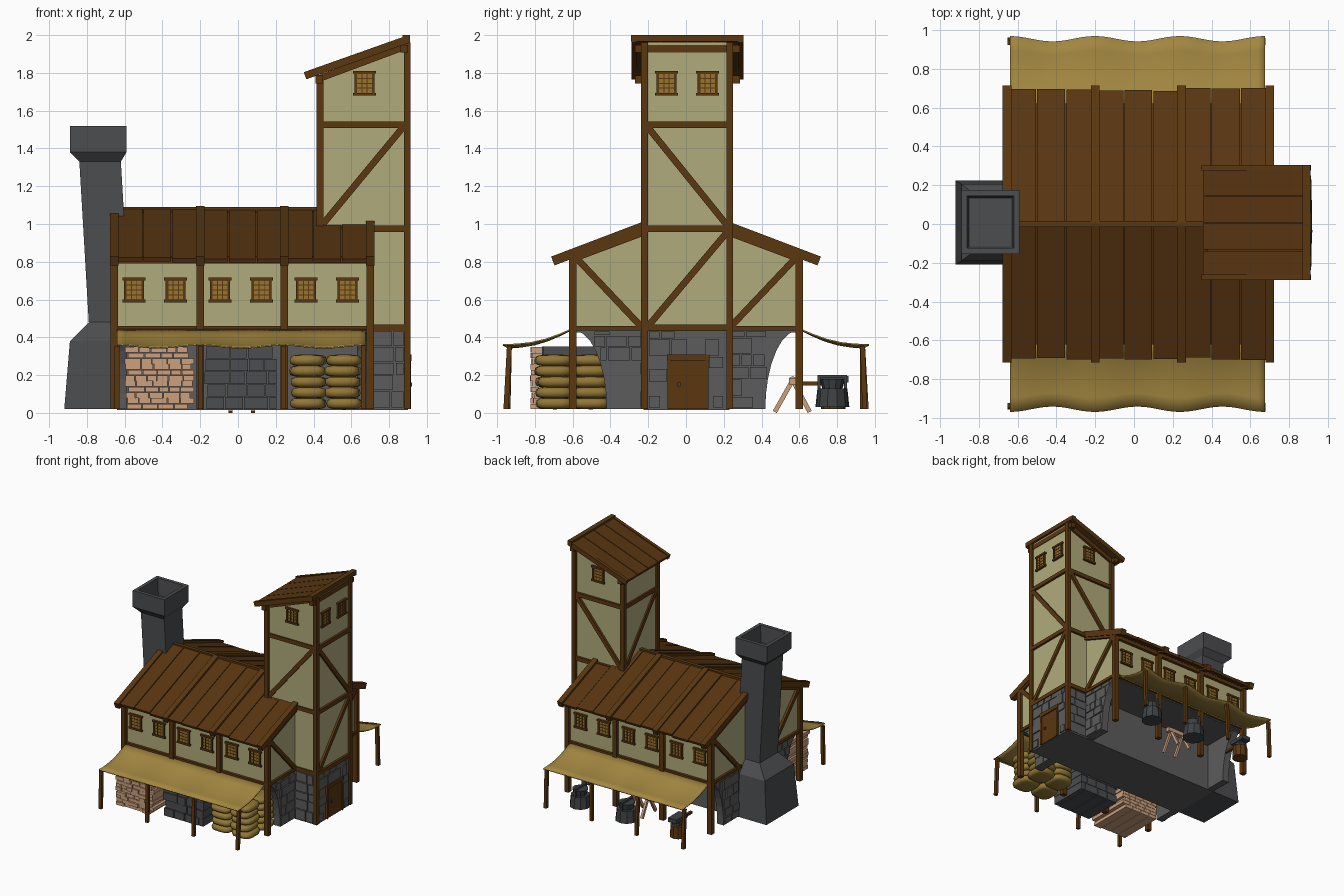
import bpy, bmesh, math, random
from mathutils import Vector as V, Matrix

if "Cube" in bpy.data.objects:
    bpy.data.objects.remove(bpy.data.objects["Cube"])
random.seed(4)

def lin(c):
    return tuple((v / 255 / 12.92) if v < 10 else ((v / 255 + 0.055) / 1.055) ** 2.4 for v in c) + (1,)

MATS = {}
for name, c in dict(plaster=(176, 171, 124), timber=(90, 55, 16), roof_wood=(88, 53, 17), stone=(92, 92, 92),
                    dark_stone=(76, 77, 79), cloth=(162, 134, 64), pale_wood=(204, 160, 126),
                    glass=(150, 118, 48), sackcloth=(146, 119, 54), iron=(62, 66, 68)).items():
    MATS[name] = bpy.data.materials.new(name)
    MATS[name].diffuse_color = lin(c)

X, Y, Z = V((1, 0, 0)), V((0, 1, 0)), V((0, 0, 1))

class Part:
    """One named object in one colour, gathered from simple solids."""
    def __init__(self, name, mat):
        self.name, self.mat, self.bm = name, mat, bmesh.new()

    def frame_box(self, c, a, b, d, size):
        m = Matrix((a, b, d)).transposed() @ Matrix.Diagonal(size)
        bmesh.ops.create_cube(self.bm, size=1, matrix=Matrix.Translation(V(c)) @ m.to_4x4())

    def box(self, x0, x1, y0, y1, z0, z1):
        self.frame_box(((x0 + x1) / 2, (y0 + y1) / 2, (z0 + z1) / 2), X, Y, Z, (x1 - x0, y1 - y0, z1 - z0))

    def beam(self, p, q, w, depth, n):
        p, q = V(p), V(q)
        d = (q - p).normalized()
        n = (V(n) - d * V(n).dot(d)).normalized()
        self.frame_box((p + q) / 2, n.cross(d), n, d, (w, depth, (q - p).length))

    def prism(self, pts, axis, a, b):
        mk = (lambda p, t: (t, p[0], p[1])) if axis == 'x' else (lambda p, t: (p[0], t, p[1]))
        self.loft([[mk(p, a) for p in pts], [mk(p, b) for p in pts]])

    def loft(self, rings):
        vs = [[self.bm.verts.new(p) for p in r] for r in rings]
        for r, s in zip(vs, vs[1:]):
            for i in range(len(r)):
                j = (i + 1) % len(r)
                self.bm.faces.new((r[i], r[j], s[j], s[i]))
        self.bm.faces.new(vs[0][::-1])
        self.bm.faces.new(vs[-1])

    def cyl(self, x, y, z0, z1, r0, r1, n=10):
        bmesh.ops.create_cone(self.bm, cap_ends=True, segments=n, radius1=r0, radius2=r1, depth=z1 - z0,
                              matrix=Matrix.Translation((x, y, (z0 + z1) / 2)))

    def done(self, smooth=False):
        bmesh.ops.recalc_face_normals(self.bm, faces=self.bm.faces)
        me = bpy.data.meshes.new(self.name)
        for f in self.bm.faces:
            f.smooth = smooth
        self.bm.to_mesh(me)
        me.materials.append(MATS[self.mat])
        ob = bpy.data.objects.new(self.name, me)
        bpy.context.collection.objects.link(ob)
        return ob

POSTS = (-0.655, -0.2, 0.245, 0.7)
roof_z = lambda y: 1.08 - 0.38 * abs(y)
arch = lambda z: 0.6 - 0.18 * math.sqrt(max(0, 1 - ((z - 0.02) / 0.42) ** 2))

# plastered upper storey and tower
p = Part("hall_upper_walls", "plaster")
p.prism([(-.59, .44), (.59, .44), (.59, .83), (0, 1.05), (-.59, .83)], 'x', -.65, .695)
p.done()
p = Part("tower_walls", "plaster")
p.prism([(.43, .44), (.895, .44), (.895, 1.96), (.43, 1.785)], 'y', -.22, .225)
p.done()

# stone ground floor: core, flared end walls, ceiling
p = Part("stone_ground_floor", "stone")
p.box(-.64, .9, -.225, .23, .015, .44)
side = [(arch(z), z) for z in (.02, .1, .18, .26, .33, .38, .42, .44)]
for a, b in ((.63, .695), (-.65, -.59)):
    p.prism(side + [(-y, z) for y, z in side[::-1]], 'x', a, b)
p.box(-.64, .69, -.59, .59, .425, .44)
p.done()

# raised facing stones laid in rows
p = Part("facing_stones", "stone")
def courses(limits, put):
    z = .025
    while z < .42:
        h = min(random.uniform(.06, .095), .435 - z)
        lo, hi = limits(z)
        u = lo
        while u < hi - .03:
            w = min(random.uniform(.06, .13), hi - u)
            put(u + .004, u + w - .004, z + .003, z + h - .003, random.uniform(.004, .014))
            u += w
        z += h
def tower_face(a, b, z0, z1, t):
    if not (b > -.1 and a < .12 and z0 < .29):
        p.box(.9, .9 + t, a, b, z0, z1)
courses(lambda z: (-.2, .2), tower_face)
for s in (-1, 1):
    courses(lambda z: (.23, arch(z)), lambda a, b, z0, z1, t: p.box(.695, .695 + t, *sorted((s * a, s * b)), z0, z1))
    courses(lambda z: (.22, arch(z)), lambda a, b, z0, z1, t: p.box(-.65 - t, -.65, *sorted((s * a, s * b)), z0, z1))
    courses(lambda z: (.71, .88), lambda a, b, z0, z1, t: p.box(a, b, *sorted((s * .225, s * (.228 + t))), z0, z1))
p.done()

# chimney
p = Part("chimney", "dark_stone")
rings = ((.02, -.92, -.58, -.21, .225), (.38, -.89, -.58, -.19, .205), (.48, -.79, -.57, -.115, .13),
         (1.33, -.84, -.62, -.115, .13), (1.38, -.89, -.59, -.155, .175), (1.52, -.89, -.59, -.155, .175),
         (1.52, -.86, -.62, -.125, .145), (1.38, -.85, -.63, -.115, .135))
p.loft([[(a, c, z), (b, c, z), (b, d, z), (a, d, z)] for z, a, b, c, d in rings])
p.done()

# hall timber frame
p = Part("hall_timbers", "timber")
for s in (-1, 1):
    for x in POSTS:
        p.box(x - .02, x + .02, s * .6 - .02, s * .6 + .02, .02, .83)
    p.box(-.66, .71, s * .6 - .015, s * .6 + .015, .79, .825)
    p.box(-.66, .71, s * .6 - .012, s * .6 + .012, .435, .46)
    for x in (-.655, .7):
        p.beam((x, s * .59, .83), (x, s * .24, .46), .035, .03, X)
        p.box(x - .014, x + .014, *sorted((s * .59, s * .2)), .435, .46)
        p.beam((x, s * .6, .815), (x, 0, 1.04), .035, .03, X)
p.done()

# tower timber frame
p = Part("tower_timbers", "timber")
for y in (-.22, .232):
    p.box(.878, .912, y - .018, y + .018, .02, 1.96)
    p.box(.415, .452, y - .018, y + .018, .44, 1.79)
    for z in (.45, .975, 1.525):
        p.box(.43, .9, y - .012, y + .012, z - .017, z + .017)
    p.beam((.45, y, 1.0), (.88, y, 1.52), .035, .024, Y)
    p.beam((.43, y, 1.77), (.9, y, 1.945), .035, .026, Y)
for x in (.43, .9):
    for z in (.45, .975, 1.525):
        if x > .5 or z > 1:
            p.box(x - .014, x + .014, -.22, .23, z - .017, z + .017)
    p.beam((x, -.2, 1.51), (x, .22, .99), .035, .024, X)
p.beam((.9, -.2, .46), (.9, .22, .96), .035, .024, X)
p.done()

# hall roof: plank bays, rafters on top, ridge cap
p, r = Part("hall_roof_planks", "roof_wood"), Part("hall_roof_rafters", "timber")
for s in (-1, 1):
    n = V((0, s * .38, 1))
    for a, b in zip(POSTS, POSTS[1:]):
        w = (b - a) / 3
        for i in range(3):
            x, e, dz = a + w * (i + .5), .69 + random.uniform(-.008, .008), random.uniform(-.004, .004)
            p.beam((x, 0, roof_z(0) - .01 + dz), (x, s * e, roof_z(e) - .01 + dz), w - .006, .022, n)
    p.beam((.02, 0, roof_z(0) - .022), (.02, s * .62, roof_z(.62) - .022), 1.34, .012, n)
    for x in POSTS:
        r.beam((x, 0, roof_z(0) - .008), (x, s * .705, roof_z(.705) - .008), .045, .05, n)
r.box(-.68, .44, -.015, .015, 1.06, 1.09)
p.done(); r.done()

# tower roof: sloping planks with barge boards
p, r = Part("tower_roof_planks", "roof_wood"), Part("tower_roof_barge_boards", "timber")
n = V((-.366, 0, 1))
for i in range(4):
    y = -.205 + i * .14
    p.beam((.36, y, 1.785), (.905, y, 1.983), .134, .025, n)
p.beam((.38, .005, 1.78), (.89, .005, 1.967), .54, .012, n)
for y in (-.275, .29):
    r.beam((.355, y, 1.785), (.905, y, 1.98), .028, .04, n)
r.box(.87, .91, -.29, .305, 1.965, 2.0)
for x in (.43, .88):
    r.box(x - .02, x + .02, -.27, .285, 1.745 + .36 * (x - .43), 1.785 + .36 * (x - .43))
p.done(); r.done()

# windows: glass plate, frame, lattice
p, g = Part("window_frames", "timber"), Part("window_glass", "glass")
def window(c, u, n):
    c = V(c)
    g.frame_box(c, u, n, Z, (.1, .009, .11))
    for s in (-1, 1):
        p.frame_box(c + u * s * .046, u, n, Z, (.014, .024, .12))
        p.frame_box(c + Z * s * .058, u, n, Z, (.122, .028, .015))
        p.frame_box(c + u * s * .014, u, n, Z, (.005, .014, .11))
    for k in (-1, 0, 1):
        p.frame_box(c + Z * k * .026, u, n, Z, (.09, .014, .005))
for s in (-1, 1):
    for x in (-.55, -.33, -.095, .125, .36, .58):
        window((x, s * .594, .65), X, Y * s)
    window((.67, .005 + s * .226, 1.745), X, Y * s)
for y in (-.103, .115):
    window((.899, y, 1.745), Y, X)
p.done(); g.done()

# door
p = Part("door", "timber")
p.box(.89, .908, -.085, .11, .02, .285)
p.box(.89, .918, -.1, .125, .275, .308)
for y in (-.09, .112):
    p.box(.89, .915, y - .008, y + .008, .02, .28)
p.done()
p = Part("door_handle", "iron")
p.box(.905, .92, -.045, -.03, .14, .16)
p.done()

# cloth awnings with their posts
for label, s in (("front", -1), ("back", 1)):
    p = Part(label + "_awning", "cloth")
    NX, NY = 36, 5
    rows = []
    for j in range(NY + 1):
        t = j / NY
        row = []
        for i in range(NX + 1):
            x = -.64 + 1.315 * i / NX
            c = math.cos(6 * math.pi * i / NX)
            row.append(p.bm.verts.new((x, s * (.595 + t * (.36 + .014 * c)),
                                       .447 - .095 * t - .025 * math.sin(math.pi * t) + .008 * t * c)))
        rows.append(row)
    for a, b in zip(rows, rows[1:]):
        for i in range(NX):
            p.bm.faces.new((a[i], a[i + 1], b[i + 1], b[i]))
    m = p.done(True).modifiers.new("thickness", 'SOLIDIFY')
    m.thickness, m.offset = .008, 0
    p = Part(label + "_awning_posts", "timber")
    for x in (-.64, -.2, .24, .665):
        p.beam((x, s * random.uniform(.93, .955), .02), (x, s * .935, .355), .026, .026, X)
    p.done()

# lumber pile and cut stone pile
p = Part("lumber_pile", "pale_wood")
for k in range(11):
    x, z = -.6 + random.uniform(0, .02), .02 + k * .03
    while x < -.27:
        w = min(random.uniform(.05, .09), -.23 - x)
        p.box(x, x + w - .004, -.8 - random.uniform(0, .025), -.42, z, z + .028)
        x += w
p.done()
p = Part("cut_stone_pile", "dark_stone")
for k in range(5):
    x, z = -.18 + random.uniform(0, .02), .02 + k * .067
    while x < .17:
        w = min(random.uniform(.08, .14), .21 - x)
        for y in (-.755, -.585):
            p.box(x, x + w - .006, y - random.uniform(0, .012), y + .163, z, z + .064)
        x += w
p.done()

# stacked sacks
p = Part("grain_sacks", "sackcloth")
for x in (.37, .555):
    for y in (-.695, -.5):
        for k in range(5):
            res = bmesh.ops.create_uvsphere(p.bm, u_segments=14, v_segments=8, radius=1)
            cx, cy = x + random.uniform(-.008, .008), y + random.uniform(-.008, .008)
            for v in res['verts']:
                sq = [math.copysign(abs(q) ** .6, q) for q in v.co]
                v.co = (cx + sq[0] * .094, cy + sq[1] * .1, .05 + k * .057 + sq[2] * .031)
p.done(True)

# back yard: sawhorse, buckets, anvil on a stump
p = Part("sawhorse", "pale_wood")
for x in (-.04, .08):
    for y in (.47, .655):
        p.beam((x, y, .005), (x, .565 + (.565 - y) * .1, .19), .024, .02, X)
p.box(-.08, .12, .545, .585, .15, .185)
p.done()
p = Part("buckets", "iron")
for x, r in ((.46, .085), (.02, .09)):
    p.cyl(x, .775, .03, .13, r, r * .88)
    p.cyl(x, .775, .13, .18, r * .6, r * .75)
    for s in (-1, 1):
        p.box(x - .01, x + .01, .775 + s * .07 - .008, .775 + s * .07 + .008, .12, .2)
    p.box(x - .01, x + .01, .7, .85, .185, .2)
p.done()
p = Part("stump", "timber")
p.cyl(-.47, .78, .02, .12, .065, .06)
p.box(-.48, -.46, .6, .73, .145, .165)
p.done()
p = Part("anvil", "iron")
p.box(-.5, -.44, .75, .81, .12, .16)
p.box(-.51, -.43, .71, .86, .16, .195)
p.done()

for m in bpy.data.materials:
    if m.users and not m.is_grease_pencil:
        m.use_nodes = True
        m.node_tree.nodes["Principled BSDF"].inputs["Base Color"].default_value = m.diffuse_color
